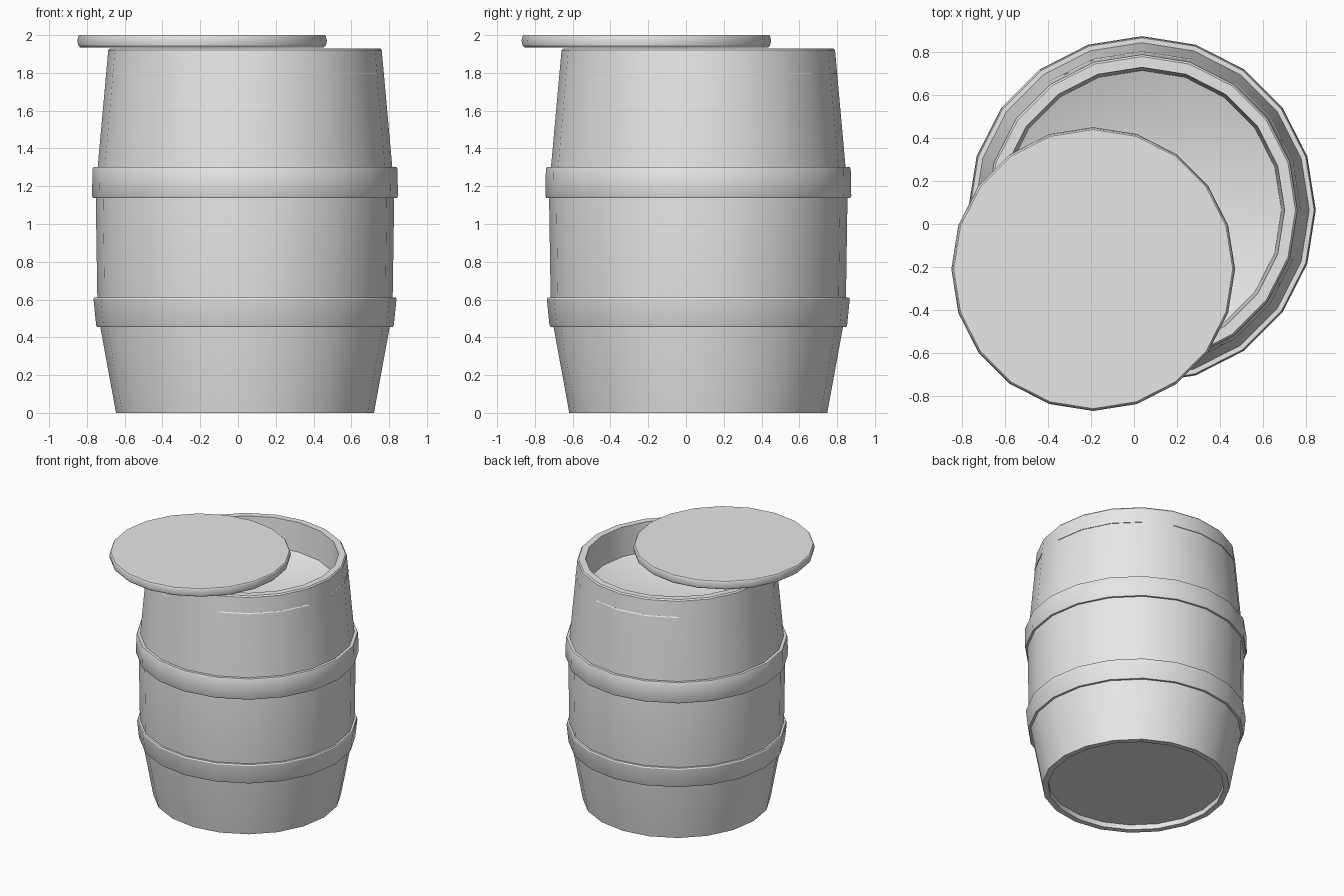
import bpy
import math

SIDES = 20
STEP = 2 * math.pi / SIDES

cube = bpy.data.objects.get("Cube")
if cube:
    bpy.data.objects.remove(cube, do_unlink=True)

grey = bpy.data.materials.new("plain_grey")
grey.use_nodes = True
grey.diffuse_color = (0.8, 0.8, 0.8, 1)
grey.node_tree.nodes["Principled BSDF"].inputs["Base Color"].default_value = (0.8, 0.8, 0.8, 1)


def lathe(name, profile, centre, closed=False, first=0, count=SIDES):
    """Turn a (radius, height) profile about z; radius 0 makes a pole."""
    full = count == SIDES
    columns = count if full else count + 1
    verts, rings = [], []
    for r, z in profile:
        if r == 0:
            rings.append([len(verts)] * columns)
            verts.append((0, 0, z))
        else:
            rings.append(list(range(len(verts), len(verts) + columns)))
            for i in range(columns):
                a = (first + i) * STEP
                verts.append((r * math.cos(a), r * math.sin(a), z))
    pairs = list(zip(rings, rings[1:]))
    if closed:
        pairs.append((rings[-1], rings[0]))
    faces = []
    for low, high in pairs:
        for i in range(count):
            j = (i + 1) % columns
            quad = [low[i], low[j], high[j], high[i]]
            faces.append(list(dict.fromkeys(quad)))
    mesh = bpy.data.meshes.new(name)
    mesh.from_pydata(verts, [], faces)
    mesh.materials.append(grey)
    obj = bpy.data.objects.new(name, mesh)
    obj.location = (*centre, 0)
    bpy.context.collection.objects.link(obj)
    bpy.ops.object.select_all(action="DESELECT")
    obj.select_set(True)
    bpy.context.view_layer.objects.active = obj
    bpy.ops.object.shade_smooth_by_angle(angle=math.radians(30))
    return obj


AXIS = (0.037, 0.065)

# Barrel shell: recessed base, bulging wall, flat rim, dished interior
lathe("barrel_body", [
    (0, 0.04), (0.64, 0.04), (0.64, 0), (0.683, 0),
    (0.767, 0.46), (0.782, 0.62), (0.79, 1.14), (0.78, 1.3),
    (0.724, 1.92), (0.715, 1.93), (0.665, 1.93), (0.65, 1.7),
    (0.45, 1.63), (0.2, 1.6), (0, 1.59)], AXIS)

# Hoops around the wall
for name, z0, z1, r0, r1 in [("lower_hoop", 0.455, 0.612, 0.788, 0.802),
                             ("upper_hoop", 1.138, 1.302, 0.81, 0.807)]:
    lathe(name, [(0.74, z0), (r0 - 0.005, z0), (r0, z0 + 0.01),
                 (r1, z1 - 0.01), (r1 - 0.005, z1), (0.74, z1)], AXIS, closed=True)

# Thin raised slivers just below the rim
for n, start in enumerate((0, 4, 11, 16)):
    lathe(f"rim_sliver_{n + 1}", [(0.72, 1.793), (0.74, 1.793), (0.735, 1.8), (0.72, 1.8)],
          AXIS, closed=True, first=start, count=3)

# Lid resting off to one side
lathe("lid", [(0, 1.935), (0.645, 1.935), (0.655, 1.945), (0.661, 1.97),
              (0.655, 1.995), (0.65, 2.0), (0, 2.0)], (-0.19, -0.21))
